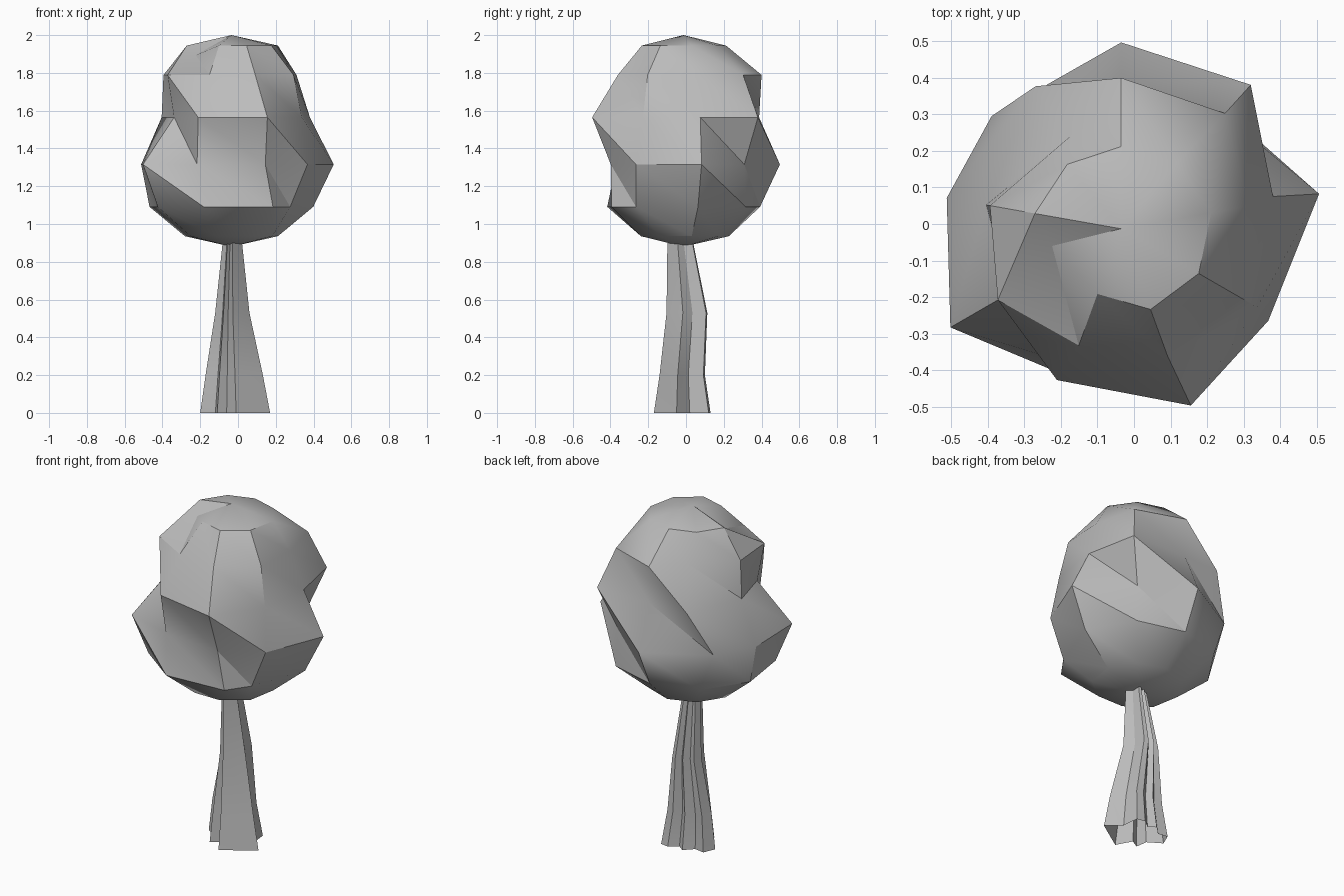
import bpy, bmesh, math

if "Cube" in bpy.data.objects:
    bpy.data.objects.remove(bpy.data.objects["Cube"])

grey = bpy.data.materials.new("plain_grey")
grey.diffuse_color = (0.5, 0.5, 0.5, 1)
grey.use_nodes = True
grey.node_tree.nodes["Principled BSDF"].inputs["Base Color"].default_value = grey.diffuse_color


def finish(name, bm, angle):
    bmesh.ops.recalc_face_normals(bm, faces=bm.faces)
    mesh = bpy.data.meshes.new(name)
    bm.to_mesh(mesh)
    bm.free()
    obj = bpy.data.objects.new(name, mesh)
    bpy.context.collection.objects.link(obj)
    mesh.materials.append(grey)
    bpy.ops.object.select_all(action='DESELECT')
    obj.select_set(True)
    bpy.context.view_layer.objects.active = obj
    bpy.ops.object.shade_smooth_by_angle(angle=math.radians(angle))
    return obj


def bridge(bm, rings):
    # every quad is split from its upper corner to the next lower corner
    for up, low in zip(rings, rings[1:]):
        n = len(up)
        for k in range(n):
            j = (k + 1) % n
            bm.faces.new((up[k], low[k], low[j]))
            bm.faces.new((up[k], low[j], up[j]))


# Crown: nine-sided, seven-band ball with uneven radii
CX, CY, CZ, R = -0.035, -0.013, 1.44, 0.56
radii = [
    (.25, .235, .225, .23, .24, .195, .19, .235, .245),
    (.35, .425, .413, .29, .365, .39, .34, .37, .38),
    (.425, .53, .40, .455, .375, .35, .45, .52, .43),
    (.55, .42, .51, .47, .485, .54, .40, .425, .475),
    (.44, .43, .405, .42, .44, .45, .43, .44, .40),
    (.25, .24, .24, .24, .25, .25, .24, .24, .25),
]
# small sideways swings of single corners, in degrees
swing = {(0, 5): -16, (1, 1): -2, (1, 3): -12, (2, 0): 2, (2, 1): -2, (2, 3): -9,
         (2, 6): -3, (2, 7): 1.5, (3, 3): 9, (3, 6): -7, (3, 7): 5, (3, 8): -2,
         (4, 7): 10, (4, 8): -9}
bm = bmesh.new()
rings = []
for i, row in enumerate(radii):
    z = CZ + R * math.cos(math.pi * (i + 1) / 7)
    ring = []
    for k, r in enumerate(row):
        a = math.radians(10 + 40 * k + swing.get((i, k), 0))
        ring.append(bm.verts.new((CX + r * math.cos(a), CY + r * math.sin(a), z)))
    rings.append(ring)
rings[0][5].co.z -= 0.05  # dent near the top
bridge(bm, rings)
top = bm.verts.new((CX, CY, CZ + R))
bottom = bm.verts.new((CX, CY, CZ - R))
for k in range(9):
    j = (k + 1) % 9
    bm.faces.new((top, rings[0][k], rings[0][j]))
    bm.faces.new((bottom, rings[-1][j], rings[-1][k]))
finish("crown", bm, 30)

# Trunk: fluted open tube that narrows upward
outline = [(.17, -.05), (.09, .02), (.08, .12), (.03, .13), (-.02, .09), (-.06, .12),
           (-.11, .07), (-.17, .08), (-.20, .01), (-.12, -.04), (-.11, -.11),
           (-.06, -.08), (-.01, -.17)]
levels = [  # height, centre x, centre y, width scale, depth scale
    (0.95, -.03, -.035, .25, .42),
    (0.53, -.03, .005, .49, .72),
    (0.2, -.02, -.02, .82, .8),
    (0.0, -.015, -.02, 1, 1),
]
bm = bmesh.new()
rings = [[bm.verts.new((cx + (x + .015) * sx, cy + (y + .02) * sy, z)) for x, y in outline]
         for z, cx, cy, sx, sy in levels]
bridge(bm, rings)
finish("trunk", bm, 30)
